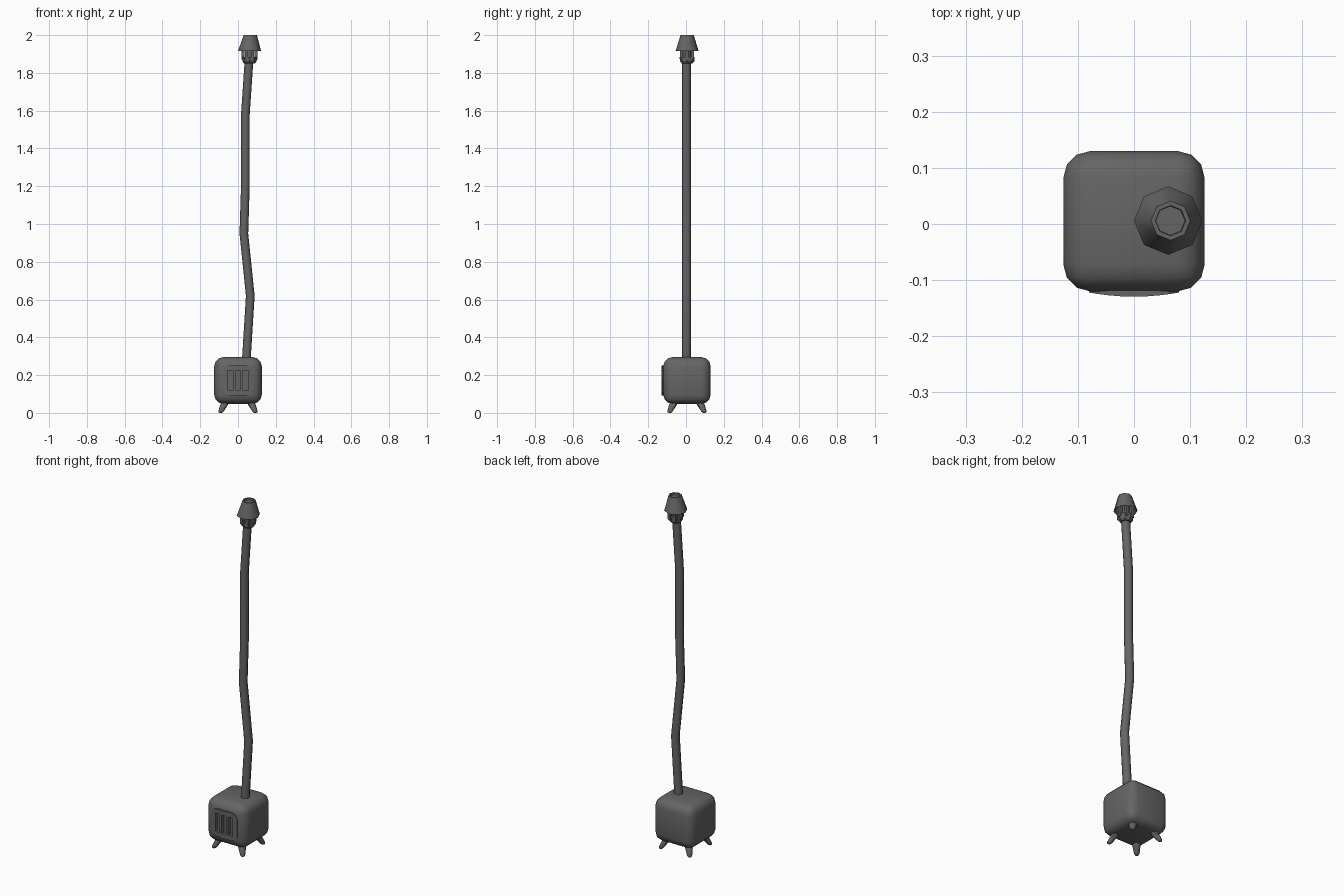
import bpy, bmesh, math
from mathutils import Vector

if "Cube" in bpy.data.objects:
    bpy.data.objects.remove(bpy.data.objects["Cube"])

CY = 0.005  # body centre in y
iron = bpy.data.materials.new("dark_iron")
iron.diffuse_color = (0.13, 0.13, 0.13, 1)
iron.use_nodes = True
iron.node_tree.nodes["Principled BSDF"].inputs["Base Color"].default_value = iron.diffuse_color


def make(name, bm, angle=None):
    bmesh.ops.recalc_face_normals(bm, faces=bm.faces[:])
    me = bpy.data.meshes.new(name)
    bm.to_mesh(me)
    bm.free()
    me.materials.append(iron)
    ob = bpy.data.objects.new(name, me)
    bpy.context.collection.objects.link(ob)
    if angle:
        bpy.ops.object.select_all(action='DESELECT')
        ob.select_set(True)
        bpy.context.view_layer.objects.active = ob
        bpy.ops.object.shade_smooth_by_angle(angle=math.radians(angle))
    return ob


def box(bm, lo, hi):
    vs = bmesh.ops.create_cube(bm, size=1)['verts']
    for v in vs:
        v.co = Vector([lo[i] + (v.co[i] + 0.5) * (hi[i] - lo[i]) for i in range(3)])


def loft(bm, stations, sides, spin=0.0, closed=False):
    """Skin horizontal rings given as (centre, radius)."""
    rings = []
    for c, r in stations:
        rings.append([bm.verts.new(Vector(c) + Vector((
            r * math.cos(spin + math.tau * k / sides),
            r * math.sin(spin + math.tau * k / sides), 0))) for k in range(sides)])
    pairs = list(zip(rings, rings[1:])) + ([(rings[-1], rings[0])] if closed else [])
    for a, b in pairs:
        for k in range(sides):
            j = (k + 1) % sides
            bm.faces.new((a[k], a[j], b[j], b[k]))
    if not closed:
        bm.faces.new(rings[0])
        bm.faces.new(rings[-1])


# Stove body: rounded cube
bm = bmesh.new()
box(bm, (-0.126, CY - 0.125, 0.048), (0.126, CY + 0.125, 0.295))
bmesh.ops.bevel(bm, geom=bm.edges[:], offset=0.048, segments=3, profile=0.5, affect='EDGES')
make("stove_body", bm, 40)

# Splayed, tapered feet
bm = bmesh.new()
for sx in (-1, 1):
    for sy in (-1, 1):
        def at(d, z):
            return (sx * d, CY + sy * d, z)
        loft(bm, [(at(0.062, 0.07), 0.021), (at(0.075, 0.04), 0.020),
                  (at(0.088, 0.012), 0.015), (at(0.091, 0.003), 0.011),
                  (at(0.092, 0.0), 0.005)], 8)
make("stove_feet", bm, 50)

# Front door: rounded panel, gently bowed, with three vent slots
bm = bmesh.new()
W, H, R, ZC = 0.08, 0.079, 0.033, 0.172
outline = []
for q, (sx, sz) in enumerate(((1, 1), (-1, 1), (-1, -1), (1, -1))):
    for i in range(4):
        a = math.pi / 2 * (q + i / 3)
        outline.append(bm.verts.new((sx * (W - R) + R * math.cos(a), -0.122,
                                     ZC + sz * (H - R) + R * math.sin(a))))
front = bm.faces.new(outline)
ext = bmesh.ops.extrude_face_region(bm, geom=[front])
for v in ext['geom']:
    if isinstance(v, bmesh.types.BMVert):
        v.co.y = -0.105
for x in (-0.065, -0.025, 0.0, 0.025, 0.065):
    bmesh.ops.bisect_plane(bm, geom=bm.verts[:] + bm.edges[:] + bm.faces[:],
                           plane_co=(x, 0, 0), plane_no=(1, 0, 0))
for v in bm.verts:
    if v.co.y < -0.12:
        v.co.y -= 0.0075 * (1 - (v.co.x / W) ** 2)
door = make("stove_door", bm, 30)

bm = bmesh.new()
for x in (-0.041, 0.0, 0.041):
    box(bm, (x - 0.0135, -0.2, 0.12), (x + 0.0135, -0.108, 0.225))
cutter = make("slot_cutter", bm)
cutter.hide_render = True
cutter.hide_set(True)
for ob in (door, bpy.data.objects["stove_body"]):
    cut = ob.modifiers.new("slots", 'BOOLEAN')
    cut.operation = 'DIFFERENCE'
    cut.solver = 'EXACT'
    cut.object = cutter

# Crooked stove pipe, running up into the cap
path = [(0.044, 0.28), (0.065, 0.62), (0.031, 0.95), (0.039, 1.20),
        (0.039, 1.58), (0.058, 1.86), (0.061, 1.95)]
bm = bmesh.new()
loft(bm, [((x, 0.003, z), 0.023) for x, z in path], 8)
make("stove_pipe", bm, 50)

# Collar and struts under the rain cap
TOP = (0.061, 0.006)
bm = bmesh.new()
loft(bm, [((*TOP, z), r) for z, r in
          ((1.85, 0.028), (1.862, 0.038), (1.885, 0.040), (1.885, 0.022))], 8)
for k in range(6):
    a = math.tau * k / 6
    x, y = TOP[0] + 0.034 * math.cos(a), TOP[1] + 0.034 * math.sin(a)
    box(bm, (x - 0.008, y - 0.008, 1.87), (x + 0.008, y + 0.008, 1.935))
make("pipe_collar", bm)

# Hollow conical cap with a recessed top
bm = bmesh.new()
loft(bm, [((TOP[0] + (z - 1.915) * 0.05, TOP[1], z), r) for z, r in
          ((1.925, 0.052), (1.915, 0.061), (2.0, 0.035), (2.0, 0.027),
           (1.99, 0.026), (1.99, 0.0002), (1.965, 0.0002), (1.965, 0.036))],
     8, closed=True)
make("pipe_cap", bm, 50)
